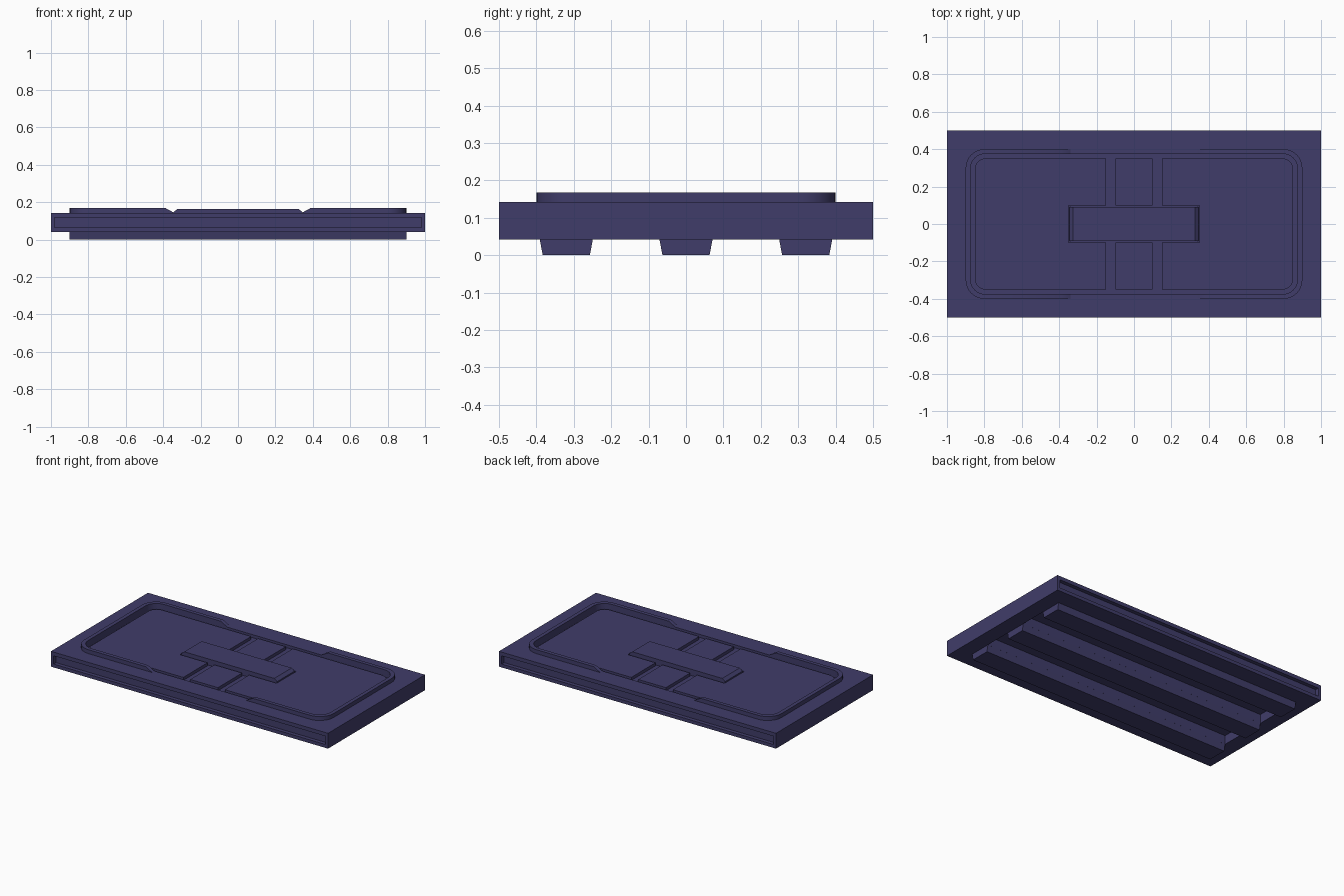
import bpy, bmesh, math

if "Cube" in bpy.data.objects:
    bpy.data.objects.remove(bpy.data.objects["Cube"])

mat = bpy.data.materials.new("dark_violet")
mat.diffuse_color = (0.051, 0.046, 0.143, 1)
mat.use_nodes = True
mat.node_tree.nodes["Principled BSDF"].inputs["Base Color"].default_value = mat.diffuse_color

DECK, FLOOR, TOP = 0.142, 0.122, 0.168


def prism(name, pts, lo, hi, axis="z"):
    """Extrude a 2D outline along an axis: (x,y) for z, (x,z) for y, (y,z) for x."""
    place = {"z": lambda a, b, t: (a, b, t),
             "y": lambda a, b, t: (a, t, b),
             "x": lambda a, b, t: (t, a, b)}[axis]
    bm = bmesh.new()
    low = [bm.verts.new(place(a, b, lo)) for a, b in pts]
    high = [bm.verts.new(place(a, b, hi)) for a, b in pts]
    bm.faces.new(low)
    bm.faces.new(high)
    n = len(pts)
    for i in range(n):
        j = (i + 1) % n
        bm.faces.new((low[i], low[j], high[j], high[i]))
    bmesh.ops.recalc_face_normals(bm, faces=bm.faces)
    me = bpy.data.meshes.new(name)
    bm.to_mesh(me)
    bm.free()
    me.materials.append(mat)
    ob = bpy.data.objects.new(name, me)
    bpy.context.collection.objects.link(ob)
    return ob


def rect(x0, x1, y0, y1):
    return [(x0, y0), (x1, y0), (x1, y1), (x0, y1)]


def rounded(hx, hy, r, n=8):
    pts = []
    for k, (sx, sy) in enumerate([(1, 1), (-1, 1), (-1, -1), (1, -1)]):
        for i in range(n + 1):
            a = math.pi / 2 * (k + i / n)
            pts.append((sx * (hx - r) + r * math.cos(a),
                        sy * (hy - r) + r * math.sin(a)))
    return pts


def cut(ob, cutter):
    cutter.hide_render = True
    m = ob.modifiers.new("cut", "BOOLEAN")
    m.operation, m.solver, m.object = "DIFFERENCE", "EXACT", cutter
    bpy.context.view_layer.objects.active = ob
    bpy.ops.object.modifier_apply(modifier=m.name)
    bpy.data.objects.remove(cutter)


def smooth(ob):
    bpy.ops.object.select_all(action="DESELECT")
    ob.select_set(True)
    bpy.context.view_layer.objects.active = ob
    bpy.ops.object.shade_smooth_by_angle(angle=math.radians(30))


# main slab with the sunken well, long side grooves and pockets between the runners
slab = prism("slab", rect(-1, 1, -0.5, 0.5), 0.042, DECK)
cut(slab, prism("well_cutter", rounded(0.875, 0.375, 0.08), FLOOR, 0.3))
for s in (-1, 1):
    y0, y1 = sorted((s * 0.475, s * 0.6))
    cut(slab, prism("groove_cutter", rect(-0.98, 0.98, 0.064, 0.118), y0, y1, "y"))
    y0, y1 = sorted((s * 0.071, s * 0.249))
    cut(slab, prism("pocket_cutter", rect(-0.9, 0.9, y0, y1), -0.1, 0.1))
smooth(slab)

# raised rim, tapering away at the middle of both long sides
rim = prism("raised_rim", rounded(0.9, 0.4, 0.1), DECK - 0.005, TOP)
cut(rim, prism("rim_inner_cutter", rounded(0.875, 0.375, 0.08), 0, 0.3))
taper = [(-0.405, 0.178), (-0.338, 0.1415), (-0.335, 0.13),
         (0.335, 0.13), (0.338, 0.1415), (0.405, 0.178)]
cut(rim, prism("taper_cutter", taper, -0.6, 0.6, "y"))
smooth(rim)

# floor pads, split by two cross channels and a slot for the handle
pads = prism("floor_pads", rounded(0.85, 0.35, 0.055), FLOOR - 0.005, DECK)
for x in (-0.125, 0.125):
    cut(pads, prism("channel_cutter", rect(x - 0.025, x + 0.025, -0.5, 0.5), 0, 0.3))
cut(pads, prism("slot_cutter", rect(-0.35, 0.35, -0.1, 0.1), 0, 0.3))
smooth(pads)

# handle plate with sloped ends
prism("handle_plate", [(-0.345, FLOOR - 0.005), (0.345, FLOOR - 0.005), (0.345, 0.147),
                       (0.325, 0.163), (-0.325, 0.163), (-0.345, 0.147)], -0.09, 0.09, "y")

# three tapered runners underneath
for i, y in enumerate((-0.32, 0, 0.32)):
    prism(f"runner_{i + 1}", [(y - 0.063, 0), (y + 0.063, 0),
                              (y + 0.071, 0.043), (y - 0.071, 0.043)], -0.9, 0.9, "x")
